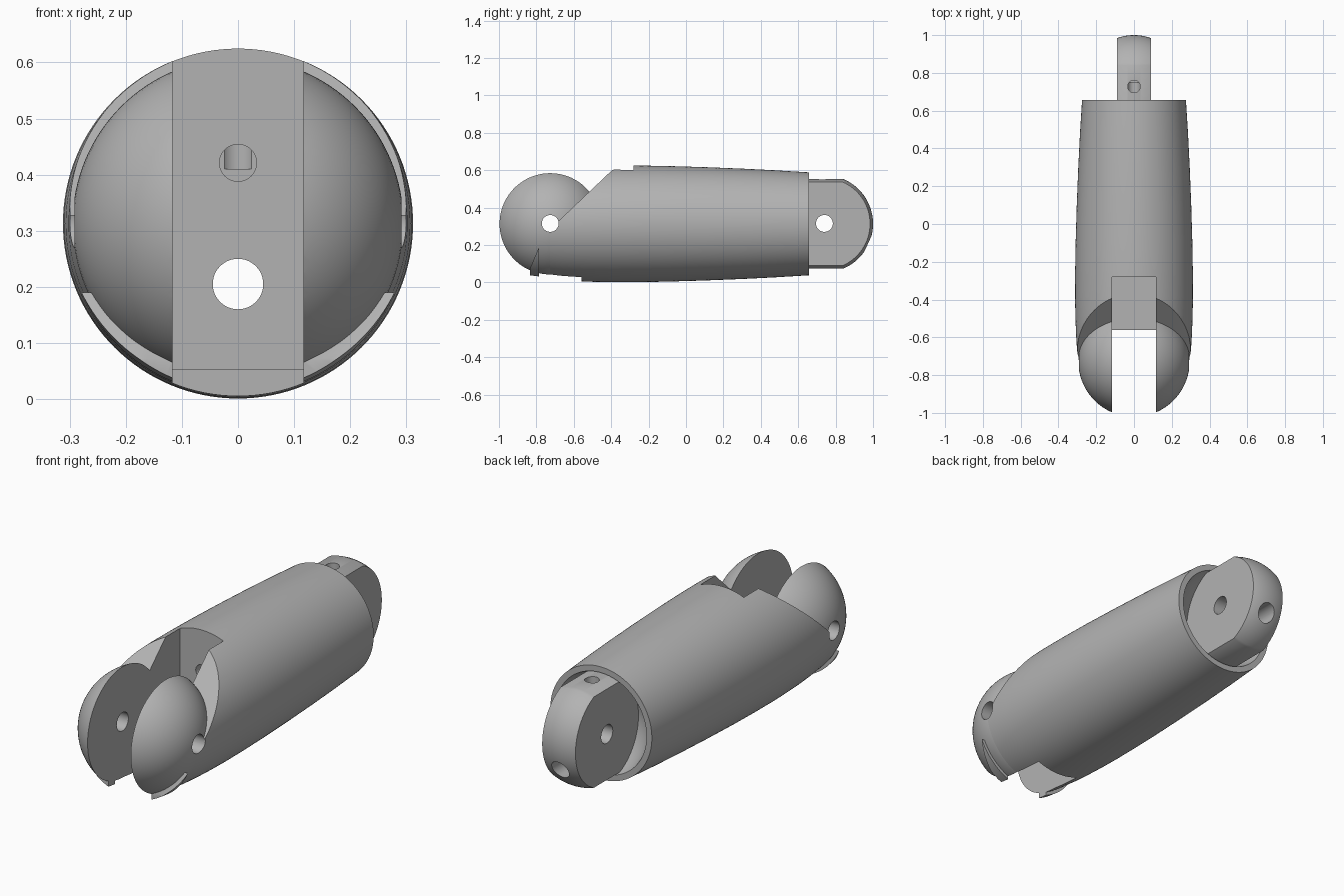
import bpy, bmesh, math
from mathutils import Vector, Matrix

cube = bpy.data.objects.get("Cube")
if cube:
    bpy.data.objects.remove(cube, do_unlink=True)

AXIS = 0.313       # height of the long axis
PIVOT = -0.726     # front hinge position
BALL = 0.295       # fork ball radius
REAR = 0.74        # rear hinge position
TONGUE = 0.26      # rear ball radius

grey = bpy.data.materials.new("plain_grey")
grey.use_nodes = True
grey.diffuse_color = (0.45, 0.45, 0.45, 1)
grey.node_tree.nodes["Principled BSDF"].inputs["Base Color"].default_value = grey.diffuse_color


def make(name, bm):
    bmesh.ops.recalc_face_normals(bm, faces=bm.faces)
    mesh = bpy.data.meshes.new(name)
    bm.to_mesh(mesh)
    bm.free()
    mesh.materials.append(grey)
    obj = bpy.data.objects.new(name, mesh)
    bpy.context.collection.objects.link(obj)
    return obj


def lathe(name, profile, closed=False, steps=128):
    """Spin (radius, y) points around the long axis."""
    bm = bmesh.new()
    vs = [bm.verts.new((r, y, AXIS)) for r, y in profile]
    es = [bm.edges.new(p) for p in zip(vs, vs[1:])]
    if closed:
        es.append(bm.edges.new((vs[-1], vs[0])))
    bmesh.ops.spin(bm, geom=vs + es, cent=(0, 0, AXIS), axis=(0, 1, 0),
                   angle=math.tau, steps=steps, use_duplicate=False)
    bmesh.ops.remove_doubles(bm, verts=bm.verts, dist=0.0001)
    return make(name, bm)


def arc(radius, centre, start, end, n):
    angles = [math.radians(start + (end - start) * i / n) for i in range(n + 1)]
    return [(max(0, radius * math.cos(a)), centre + radius * math.sin(a)) for a in angles]


def box(lo, hi):
    bm = bmesh.new()
    lo, hi = Vector(lo), Vector(hi)
    bmesh.ops.create_cube(bm, size=1, matrix=Matrix.Translation((lo + hi) / 2)
                          @ Matrix.Diagonal((*(hi - lo), 1)))
    return make("cutter", bm)


def slope(y, z, angle):
    """Block lying above a plane that rises towards the rear."""
    bm = bmesh.new()
    bmesh.ops.create_cube(bm, size=2, matrix=Matrix.Translation((0, y, z))
                          @ Matrix.Rotation(angle, 4, "X") @ Matrix.Translation((0, 0, 1)))
    return make("cutter", bm)


def rod(start, end, radius):
    bm = bmesh.new()
    a, b = Vector(start), Vector(end)
    turn = (b - a).to_track_quat("Z", "Y").to_matrix().to_4x4()
    bmesh.ops.create_cone(bm, cap_ends=True, segments=48, radius1=radius, radius2=radius,
                          depth=(b - a).length, matrix=Matrix.Translation((a + b) / 2) @ turn)
    return make("cutter", bm)


def cut(obj, cutters, operation="DIFFERENCE"):
    bpy.context.view_layer.objects.active = obj
    for c in cutters:
        mod = obj.modifiers.new("cut", "BOOLEAN")
        mod.operation, mod.solver, mod.object = operation, "EXACT", c
        bpy.ops.object.modifier_apply(modifier=mod.name)


# Tapered barrel with a round socket in the rear end
barrel = [(0, PIVOT), (BALL, PIVOT), (0.302, -0.66), (0.307, -0.58), (0.3105, -0.48),
          (0.312, -0.38), (0.3115, -0.25), (0.309, -0.1), (0.303, 0.1), (0.295, 0.3),
          (0.286, 0.48), (0.275, 0.657)]
body = lathe("barrel", barrel + arc(TONGUE, REAR, -18.6, -90, 16))

# Fork ball, stop lip and rear tongue
ball = lathe("fork_ball", arc(BALL, PIVOT, -90, 90, 48))
lip = lathe("stop_lip", [(0.24, -0.835), (0.299, -0.835), (0.305, -0.785), (0.24, -0.785)], True)
tongue = lathe("rear_tongue", [(0, 0.4), (0.24, 0.4)] + arc(TONGUE, REAR, 22.6, 90, 24))

# Cutters
slot = box((-0.117, -1.2, 0.053), (0.117, -0.28, 1))
slot_floor = box((-0.117, -1.2, -0.2), (0.117, -0.56, 0.2))
ramp = slope(-0.39, 0.605, math.atan(0.95))
lip_slope = slope(-0.785, 0.19, math.radians(67))
cheeks = box((-0.09, 0.3, -0.2), (0.09, 1.2, 1))
front_pin = rod((-0.5, PIVOT, 0.315), (0.5, PIVOT, 0.315), 0.045)
rear_pin = rod((-0.5, REAR, 0.315), (0.5, REAR, 0.315), 0.045)
low_channel = rod((0, -1.2, 0.205), (0, 1.2, 0.205), 0.045)
high_channel = rod((0, -0.5, 0.421), (0, 0.75, 0.421), 0.033)
top_channel = rod((0, 0.728, 0.41), (0, 0.728, 0.8), 0.033)

cut(tongue, [cheeks], "INTERSECT")
cut(body, [ramp, slot, slot_floor, front_pin, low_channel, high_channel])
cut(ball, [slot, slot_floor, front_pin])
cut(lip, [lip_slope, slot_floor])
cut(tongue, [rear_pin, low_channel, high_channel, top_channel])

for c in (slot, slot_floor, ramp, lip_slope, cheeks, front_pin, rear_pin,
          low_channel, high_channel, top_channel):
    bpy.data.objects.remove(c, do_unlink=True)

# Smooth shading with sharp edges kept
for obj in (body, ball, lip, tongue):
    bpy.ops.object.select_all(action="DESELECT")
    obj.select_set(True)
    bpy.context.view_layer.objects.active = obj
    bpy.ops.object.shade_smooth_by_angle(angle=math.radians(25))
